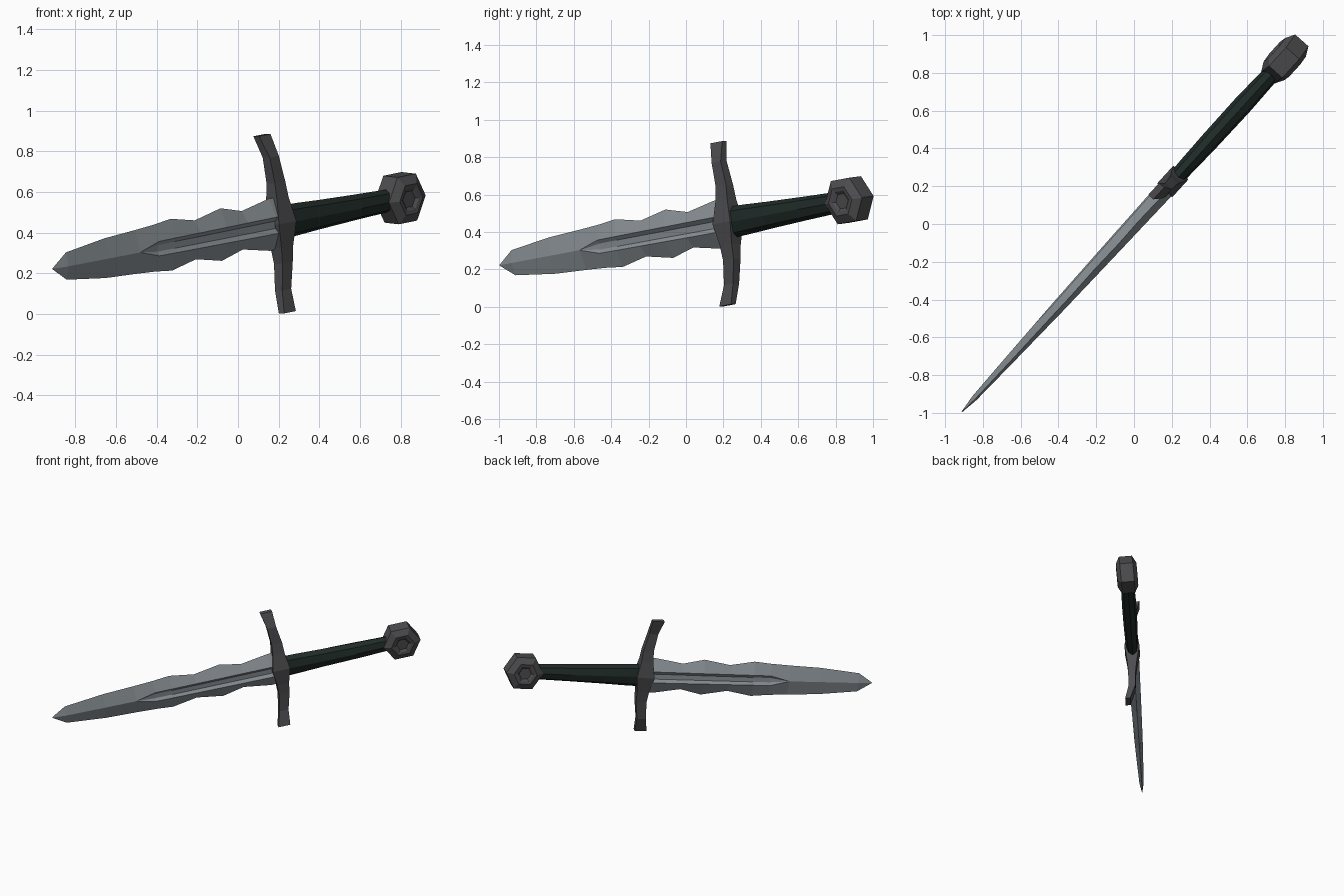
import bpy, bmesh, math
from mathutils import Vector

if "Cube" in bpy.data.objects:
    bpy.data.objects.remove(bpy.data.objects["Cube"])

CENTRE = Vector((0.205, 0.225, 0.449))          # middle of the guard
ALONG = Vector((0.669, 0.731, 0.136)).normalized()  # tip towards pommel


def material(name, rgb):
    m = bpy.data.materials.new(name)
    m.diffuse_color = (*rgb, 1)
    m.use_nodes = True
    m.node_tree.nodes["Principled BSDF"].inputs["Base Color"].default_value = m.diffuse_color
    return m


STEEL = material("blade_steel", (0.25, 0.28, 0.30))
IRON = material("dark_iron", (0.075, 0.075, 0.08))
LEATHER = material("green_leather", (0.014, 0.024, 0.021))


def frame(roll):
    """Returns a placer: u along the dagger, n through its thickness, w across its width."""
    up = (Vector((0, 0, 1)) - ALONG * ALONG.z).normalized()
    side = ALONG.cross(up)
    w_dir = up * math.cos(roll) + side * math.sin(roll)
    n_dir = ALONG.cross(w_dir)
    return lambda u, n, w: CENTRE + ALONG * u + n_dir * n + w_dir * w


def loft(name, rings, place, mat):
    """Skin a list of equal-length rings of (u, n, w) points and cap both ends."""
    bm = bmesh.new()
    vs = [[bm.verts.new(place(*p)) for p in ring] for ring in rings]
    k = len(rings[0])
    for a, b in zip(vs, vs[1:]):
        for i in range(k):
            j = (i + 1) % k
            bm.faces.new((a[i], a[j], b[j], b[i]))
    bm.faces.new(vs[0])
    bm.faces.new(vs[-1])
    bmesh.ops.remove_doubles(bm, verts=bm.verts[:], dist=0.0005)
    bmesh.ops.recalc_face_normals(bm, faces=bm.faces[:])
    mesh = bpy.data.meshes.new(name)
    bm.to_mesh(mesh)
    bm.free()
    mesh.materials.append(mat)
    ob = bpy.data.objects.new(name, mesh)
    bpy.context.collection.objects.link(ob)
    return ob


rolled = frame(0.086)
upright = frame(0.0)

# Blade: wavy edge, half thickness, groove half width and groove depth per station
stations = [
    (-1.67, 0.003, 0.002, 0, 0), (-1.57, 0.068, 0.015, 0, 0),
    (-1.285, 0.099, 0.024, 0, 0), (-1.06, 0.109, 0.030, 0, 0),
    (-0.92, 0.117, 0.031, 0.036, 0.013), (-0.797, 0.129, 0.033, 0.037, 0.014),
    (-0.62, 0.097, 0.036, 0.038, 0.015), (-0.43, 0.131, 0.039, 0.039, 0.016),
    (-0.275, 0.096, 0.041, 0.040, 0.017), (-0.075, 0.130, 0.044, 0.041, 0.018),
    (0.0, 0.128, 0.044, 0.041, 0.018),
]
rings = []
for u, edge, t, g, d in stations:
    f = g * 0.45
    front = [(u, t, g), (u, t - d, f), (u, t - d, -f), (u, t, -g)]
    back = [(u, -n, -w) for _, n, w in front]
    rings.append([(u, 0, edge)] + front + [(u, 0, -edge)] + back)
loft("blade", rings, rolled, STEEL)

# Guard: rectangular sections, arms bending towards the blade with twisted flared ends
half = [(0.44, -0.037, -0.03, 0.043, 0.018), (0.33, -0.02, 0.0, 0.033, 0.024),
        (0.20, 0.0, 0.0, 0.038, 0.028), (0.12, 0.0, 0.0, 0.043, 0.036)]
sections = half + [(0, 0, 0, 0.064, 0.054)]
sections += [(-w, u, -n, hu, hn) for w, u, n, hu, hn in reversed(half)]
loft("guard", [[(u + a * hu, n + b * hn, w) for a, b in ((1, 1), (-1, 1), (-1, -1), (1, -1))]
               for w, u, n, hu, hn in sections], upright, IRON)

# Handle: eight-sided grip, tapering in width towards the pommel
grip = [(0.02, 0.084, 0.042), (0.13, 0.081, 0.046), (0.30, 0.073, 0.050),
        (0.55, 0.064, 0.052), (0.82, 0.056, 0.045)]
loft("handle", [[(u, hn * math.cos(k * math.pi / 4), hw * math.sin(k * math.pi / 4))
                 for k in range(8)] for u, hw, hn in grip], rolled, LEATHER)

# Pommel: hexagonal disc with stepped facets and a sunken middle on both faces
side = [(0.045, 0.058), (0.062, 0.070), (0.085, 0.074), (0.135, 0.047)]
profile = side + [(r, -n) for r, n in reversed(side)]
loft("pommel", [[(0.887 + r * math.cos(k * math.pi / 3), n, r * math.sin(k * math.pi / 3))
                 for k in range(6)] for r, n in profile], rolled, IRON)
